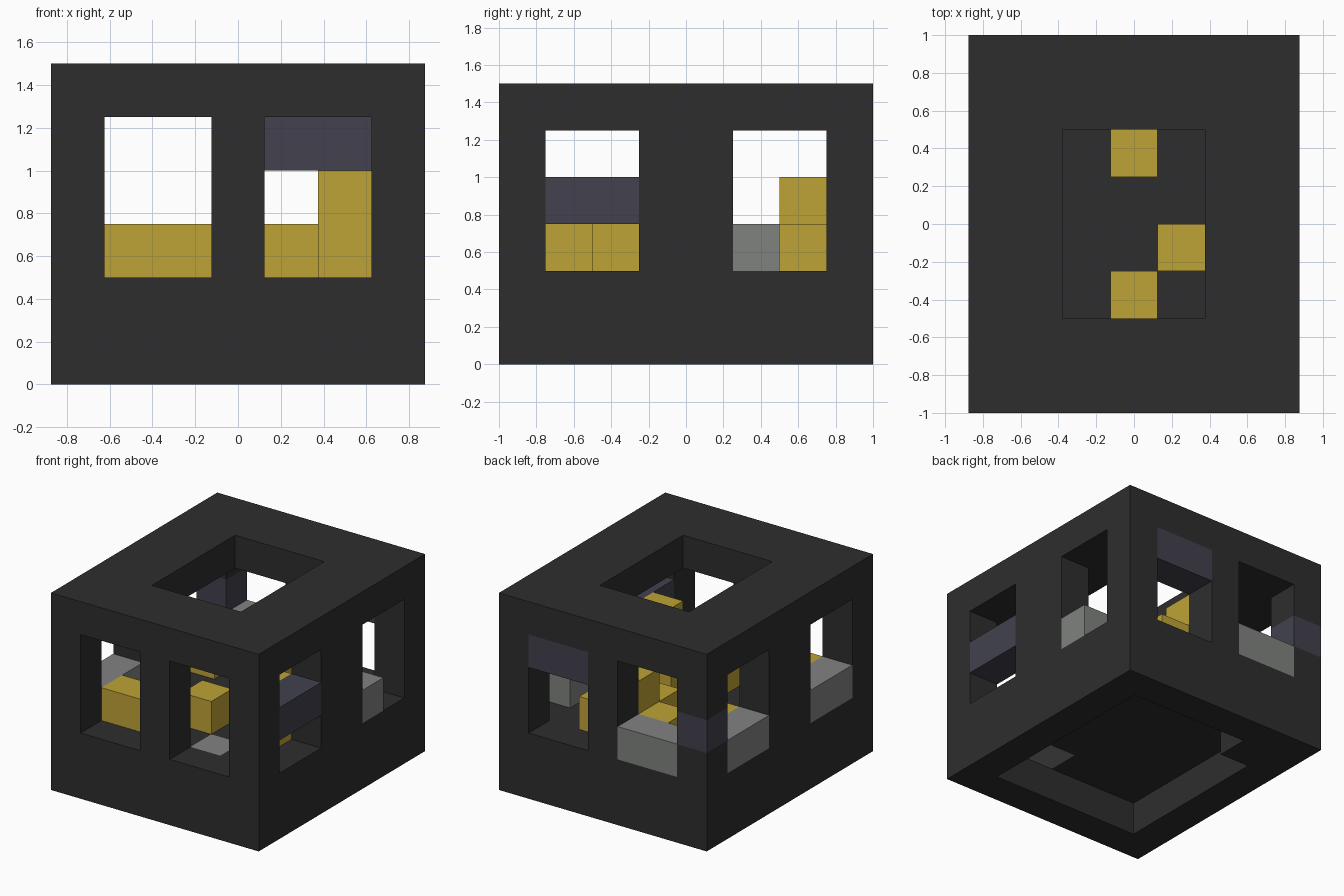
import bpy
import bmesh
from itertools import product
from mathutils import Vector

cube = bpy.data.objects.get("Cube")
if cube:
    bpy.data.objects.remove(cube, do_unlink=True)

CELL = 0.25
NX, NY, NZ = 7, 8, 6
ORIGIN = Vector((-NX * CELL / 2, -NY * CELL / 2, 0))


def material(name, rgb):
    mat = bpy.data.materials.new(name)
    mat.use_nodes = True
    mat.diffuse_color = (*rgb, 1)
    mat.node_tree.nodes["Principled BSDF"].inputs["Base Color"].default_value = (*rgb, 1)
    return mat


charcoal = material("charcoal", (0.027, 0.027, 0.027))
yellow = material("mustard yellow", (0.515, 0.366, 0.037))
slate = material("slate blue", (0.054, 0.053, 0.077))
grey = material("mid grey", (0.216, 0.225, 0.216))


def block(x, y, z):
    """Set of grid cells; each axis is one index or an inclusive (first, last)."""
    spans = [(a, a) if isinstance(a, int) else a for a in (x, y, z)]
    return set(product(*[range(lo, hi + 1) for lo, hi in spans]))


ALL_X, ALL_Y = (0, NX - 1), (0, NY - 1)
WINDOW_Z = (2, 4)

# Hollow casing: chamber, windows on all sides, roof opening, base recess
shell = block(ALL_X, ALL_Y, (0, NZ - 1))
shell -= block((1, 5), (1, 6), WINDOW_Z)
for span in ((1, 2), (4, 5)):
    shell -= block(span, ALL_Y, WINDOW_Z)
for span in ((1, 2), (5, 6)):
    shell -= block(ALL_X, span, WINDOW_Z)
shell -= block((2, 4), (2, 5), 5)
shell -= block((1, 5), (1, 6), 0) - block(1, 6, 0)

parts = [
    # Window sills and floor tile
    ("back_sill", block((1, 2), 7, 2), grey),
    ("right_front_sill", block(0, (1, 2), 2), grey),
    ("right_back_sill", block(0, (5, 6), 2), grey),
    ("left_sill", block(6, 5, 2), grey),
    ("floor_tile", block(4, 1, 1), grey),
    # Window bars and corner block
    ("back_bar", block((4, 5), 7, 4), slate),
    ("left_bar", block(6, (1, 2), 3), slate),
    ("corner_block", block(0, 7, 3), slate),
    # Inner blocks
    ("front_row", block((1, 2), 1, 2), yellow),
    ("back_row", block((2, 4), 6, 2) | block(3, 6, 3), yellow),
    ("tall_block", block(5, 2, (2, 3)), yellow),
    ("front_block", block(3, 2, 2), yellow),
    ("middle_block", block(4, 3, 2), yellow),
    ("back_block", block(3, 5, 2), yellow),
    ("side_block", block(1, 5, 2), yellow),
]
for _, cells, _ in parts:
    shell -= cells
parts.insert(0, ("casing", shell, charcoal))
solid = set().union(*[cells for _, cells, _ in parts])


def build(name, cells, mat):
    """Mesh only the cell sides that face open space."""
    bm = bmesh.new()
    for cell in sorted(cells):
        centre = ORIGIN + (Vector(cell) + Vector((0.5, 0.5, 0.5))) * CELL
        for axis, sign in product(range(3), (-1, 1)):
            n = Vector((0, 0, 0))
            n[axis] = sign
            if tuple(int(c + d) for c, d in zip(cell, n)) in solid:
                continue
            u = Vector((0, 0, 0))
            u[(axis + 1) % 3] = 1
            v = n.cross(u)
            ring = (-u - v, u - v, u + v, v - u)
            bm.faces.new([bm.verts.new(centre + (n + r) * CELL / 2) for r in ring])
    bmesh.ops.remove_doubles(bm, verts=bm.verts, dist=0.001)
    mesh = bpy.data.meshes.new(name)
    bm.to_mesh(mesh)
    bm.free()
    mesh.materials.append(mat)
    bpy.context.collection.objects.link(bpy.data.objects.new(name, mesh))


for part in parts:
    build(*part)
